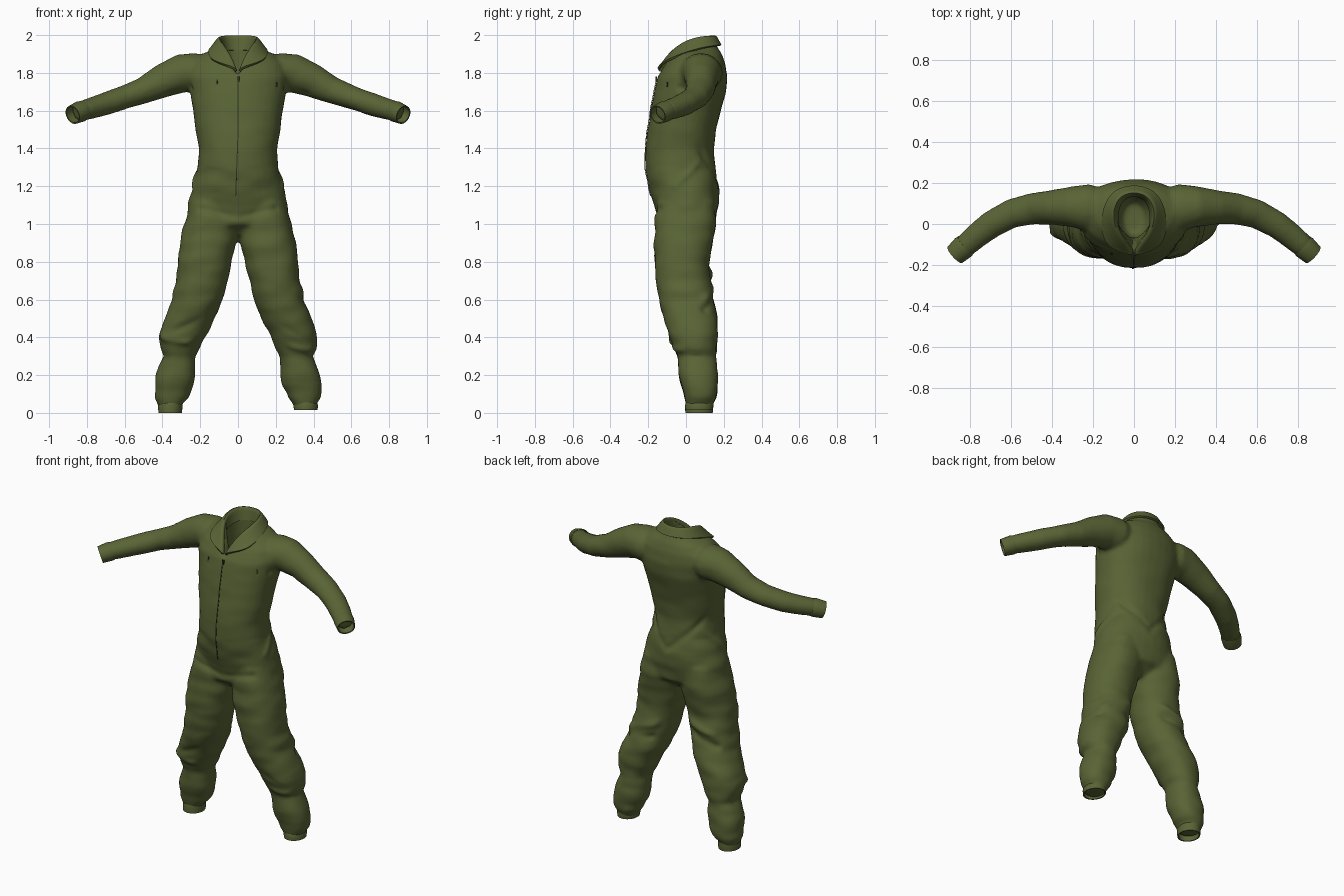
import bpy, bmesh, math
from mathutils import Vector, noise

if "Cube" in bpy.data.objects:
    bpy.data.objects.remove(bpy.data.objects["Cube"])


def material(name, rgb):
    m = bpy.data.materials.new(name)
    m.use_nodes = True
    m.diffuse_color = (*rgb, 1)
    m.node_tree.nodes["Principled BSDF"].inputs["Base Color"].default_value = (*rgb, 1)
    return m


olive = material("olive cloth", (0.100, 0.127, 0.036))
dark = material("dark olive seam", (0.03, 0.036, 0.014))


def finish(name, bm, mat):
    bmesh.ops.recalc_face_normals(bm, faces=bm.faces)
    me = bpy.data.meshes.new(name)
    bm.to_mesh(me)
    bm.free()
    ob = bpy.data.objects.new(name, me)
    bpy.context.collection.objects.link(ob)
    me.materials.append(mat)
    return ob


def bake(ob):
    # replace the mesh with its modified result
    dg = bpy.context.evaluated_depsgraph_get()
    me = bpy.data.meshes.new_from_object(ob.evaluated_get(dg))
    ob.modifiers.clear()
    ob.data = me


def smooth(ob, angle=50):
    bpy.ops.object.select_all(action="DESELECT")
    ob.select_set(True)
    bpy.context.view_layer.objects.active = ob
    bpy.ops.object.shade_smooth_by_angle(angle=math.radians(angle))


def loft(bm, rings, power=1.0, sides=32, caps=True):
    # each ring is a centre and two half-axis vectors
    rows = []
    for c, u, v in rings:
        row = []
        for i in range(sides):
            a = math.tau * i / sides
            ca, sa = math.cos(a), math.sin(a)
            x = math.copysign(abs(ca) ** power, ca)
            y = math.copysign(abs(sa) ** power, sa)
            row.append(bm.verts.new(c + u * x + v * y))
        rows.append(row)
    for p, q in zip(rows, rows[1:]):
        for i in range(sides):
            j = (i + 1) % sides
            bm.faces.new((p[i], p[j], q[j], q[i]))
    if caps:
        bm.faces.new(rows[0][::-1])
        bm.faces.new(rows[-1])


def level_rings(table, side=1):
    # rows of height, x range, y range
    return [(Vector((side * (a + b) / 2, (f + k) / 2, z)),
             Vector(((b - a) / 2, 0, 0)), Vector((0, (k - f) / 2, 0)))
            for z, a, b, f, k in table]


def centred_rings(table):
    return level_rings([(z, -w, w, f, k) for z, w, f, k in table])


def path_rings(table, side=1):
    # rows of centre point, horizontal radius, vertical radius
    pts = [Vector((side * x, y, z)) for x, y, z, _, _ in table]
    rings = []
    for i, (p, row) in enumerate(zip(pts, table)):
        d = (pts[min(i + 1, len(pts) - 1)] - pts[max(i - 1, 0)]).normalized()
        u = Vector((0, 0, 1)).cross(d).normalized()
        rings.append((p, u * row[3], d.cross(u) * row[4]))
    return rings


# Trunk: height, half width, front, back
trunk_rows = [(.94, .08, -.08, .07), (1.0, .27, -.155, .155), (1.1, .265, -.165, .17),
              (1.2, .24, -.198, .177), (1.3, .213, -.215, .157), (1.4, .207, -.215, .147),
              (1.5, .225, -.203, .16), (1.6, .238, -.187, .185), (1.7, .255, -.168, .212),
              (1.78, .27, -.15, .218), (1.85, .25, -.11, .208), (1.9, .19, -.07, .19),
              (1.93, .12, -.04, .17), (1.97, .10, -.02, .155)]
# Leg: height, inner x, outer x, front, back
leg = [(1.12, .03, .25, -.15, .15), (1.0, .0, .285, -.167, .16), (.9, .008, .306, -.168, .14),
       (.8, .035, .32, -.167, .122), (.7, .058, .328, -.158, .13), (.65, .07, .345, -.152, .135),
       (.6, .083, .345, -.142, .145), (.5, .12, .388, -.118, .167), (.41, .168, .418, -.095, .168),
       (.34, .20, .412, -.062, .165), (.3, .225, .395, -.045, .158), (.26, .222, .418, -.045, .165),
       (.15, .235, .443, -.03, .168), (.08, .265, .438, -.01, .163), (.05, .295, .42, .0, .145),
       (.025, .305, .415, .006, .135)]
# Sleeve: centre, horizontal radius, vertical radius
sleeve = [(.14, .07, 1.80, .1, .09), (.23, .08, 1.80, .115, .105), (.3, .085, 1.797, .1, .102),
          (.4, .082, 1.757, .084, .088), (.5, .075, 1.707, .076, .07), (.6, .05, 1.672, .071, .062),
          (.7, -.005, 1.637, .066, .06), (.77, -.058, 1.615, .062, .056),
          (.82, -.1, 1.6, .058, .053), (.85, -.127, 1.59, .048, .045)]

# Trunk with the neck hollow and V opening cut out
v_cut = [(1.79, .006, -.25, -.02), (1.85, .028, -.25, .04), (1.92, .06, -.25, .1),
         (1.97, .085, -.2, .13), (2.1, .09, -.2, .14)]
hollow = [(1.66, .05, -.05, .1), (1.72, .085, -.07, .14), (1.85, .085, -.06, .14), (2.1, .09, -.03, .14)]
bm = bmesh.new()
loft(bm, centred_rings(trunk_rows), 0.9)
trunk = finish("trunk", bm, olive)
cutters = []
for name, table in (("opening_cutter", v_cut), ("hollow_cutter", hollow)):
    bm = bmesh.new()
    loft(bm, centred_rings(table))
    cutters.append(finish(name, bm, olive))
    cut = trunk.modifiers.new(name, "BOOLEAN")
    cut.operation, cut.solver, cut.object = "DIFFERENCE", "EXACT", cutters[-1]
bake(trunk)

# Weld trunk, legs and sleeves into one cloth skin
bm = bmesh.new()
bm.from_mesh(trunk.data)
for ob in cutters + [trunk]:
    bpy.data.objects.remove(ob)
for s in (-1, 1):
    loft(bm, level_rings(leg, s), 0.9)
    loft(bm, path_rings(sleeve, s))
body = finish("coverall_body", bm, olive)
rm = body.modifiers.new("weld", "REMESH")
rm.mode, rm.voxel_size = "VOXEL", 0.012
sm = body.modifiers.new("soften", "SMOOTH")
sm.factor, sm.iterations = 0.5, 6
bake(body)

# Cloth folds: side, start, end, depth, width
folds = [(1, (.2, -.14, .47), (.38, -.1, .38), -.014, .02), (1, (.2, -.11, .36), (.4, -.03, .33), .012, .02),
         (-1, (.16, -.14, .5), (.38, -.1, .42), -.012, .022), (-1, (.2, -.1, .36), (.4, -.04, .4), .012, .02),
         (-1, (.04, .13, .78), (.3, .12, .70), .016, .022), (-1, (.05, .13, .72), (.3, .11, .64), -.014, .022),
         (1, (.12, .13, .68), (.33, .1, .60), .015, .025), (1, (.12, .14, .60), (.35, .1, .55), -.012, .02),
         (1, (.02, .16, 1.2), (.2, .08, 1.4), -.012, .02), (-1, (.0, .17, 1.22), (.2, .08, 1.42), -.012, .02)]
for s in (-1, 1):
    folds += [(s, (.24, -.06, 1.2), (.2, .08, 1.33), .009, .018),
              (s, (.25, -.03, 1.72), (.36, .03, 1.68), -.01, .018),
              (s, (.02, -.17, 1.04), (.2, -.14, 1.08), -.008, .018)]
segments = [(Vector((s * a[0], *a[1:])), Vector((s * b[0], *b[1:])), d, w) for s, a, b, d, w in folds]
bm = bmesh.new()
bm.from_mesh(body.data)
bm.normal_update()
for v in bm.verts:
    p = v.co.copy()
    calm = 0.003 if p.z > 1.3 else 0.008
    move = calm * noise.noise(Vector((p.x * 7, p.y * 7, p.z * 13))) if p.z < 1.8 else 0
    for a, b, depth, width in segments:
        if abs(p.z - (a.z + b.z) / 2) > 0.2:
            continue
        ab = b - a
        t = min(max((p - a).dot(ab) / ab.length_squared, 0), 1)
        r = (p - a - ab * t).length / width
        if r < 3:
            move += depth * math.exp(-r * r)
    v.co = p + v.normal * move
bm.to_mesh(body.data)
bm.free()
smooth(body)


def shell(ob, thick, levels=0):
    if levels:
        sub = ob.modifiers.new("round", "SUBSURF")
        sub.levels = sub.render_levels = levels
    so = ob.modifiers.new("cloth", "SOLIDIFY")
    so.thickness, so.offset = thick, 0
    bake(ob)
    smooth(ob)


# Open cuffs on sleeves and legs
for s, label in ((1, "left"), (-1, "right")):
    bm = bmesh.new()
    loft(bm, path_rings([(.822, -.102, 1.6, .053, .049), (.835, -.114, 1.595, .056, .052),
                         (.875, -.15, 1.578, .05, .047)], s), caps=False)
    shell(finish(label + "_sleeve_cuff", bm, olive), .007)
    bm = bmesh.new()
    loft(bm, level_rings([(.055, .298, .415, .003, .14), (.04, .297, .42, -.002, .142),
                          (.0 if s < 0 else .016, .3, .418, .0, .138)], s), caps=False)
    shell(finish(label + "_leg_cuff", bm, olive), .007)

# Collar: inner stand, fold line and outer edge, from front to back
inner = [(.006, -.128, 1.80), (.035, -.09, 1.87), (.078, -.03, 1.90), (.088, .05, 1.91), (.06, .125, 1.92), (0, .145, 1.92)]
fold = [(.012, -.146, 1.815), (.045, -.095, 1.90), (.088, -.02, 1.965), (.105, .06, 1.995), (.075, .138, 2.0), (0, .16, 2.0)]
outer = [(.03, -.148, 1.83), (.138, -.108, 1.862), (.158, -.02, 1.9), (.15, .08, 1.932), (.1, .165, 1.945), (0, .192, 1.945)]
bm = bmesh.new()
grid = []
for row in (inner, fold, outer):
    full = row + [(-x, y, z) for x, y, z in row[-2::-1]]
    grid.append([bm.verts.new(p) for p in full])
crease = bm.edges.layers.float.new("crease_edge")
for p, q in zip(grid, grid[1:]):
    for i in range(len(p) - 1):
        bm.faces.new((p[i], p[i + 1], q[i + 1], q[i]))
for e in bm.edges:
    if all(v in grid[2] for v in e.verts):
        e[crease] = 0.8
    elif all(v in grid[1] for v in e.verts):
        e[crease] = 0.4
shell(finish("collar", bm, olive), .012, 3)


def on_front(x, z, lift):
    hit, p, n, _ = body.ray_cast(Vector((x, -1, z)), Vector((0, 1, 0)))
    return p + n * lift if hit else Vector((x, -.2, z))


# Zip seam and chest slits: thin strips laid on the cloth
def strip(name, points, width):
    bm = bmesh.new()
    rows = [[bm.verts.new(on_front(x + k * width, z, .003)) for k in (-1, 1)] for x, z in points]
    for a, b in zip(rows, rows[1:]):
        bm.faces.new((a[0], a[1], b[1], b[0]))
    shell(finish(name, bm, dark), .003)


strip("zip_seam", [(-.012 * max(0, 1 - i * .06), 1.15 + i * .02) for i in range(32)], .0025)
strip("right_chest_slit", [(-.108, 1.765), (-.111, 1.75), (-.109, 1.738)], .004)
strip("left_chest_slit", [(.203, 1.752), (.206, 1.737), (.204, 1.725)], .004)

# Zip pull
bm = bmesh.new()
bmesh.ops.create_cube(bm, size=1)
bmesh.ops.scale(bm, vec=(.012, .008, .03), verts=bm.verts)
bmesh.ops.translate(bm, vec=on_front(.004, 1.765, .005), verts=bm.verts)
finish("zip_pull", bm, dark)
